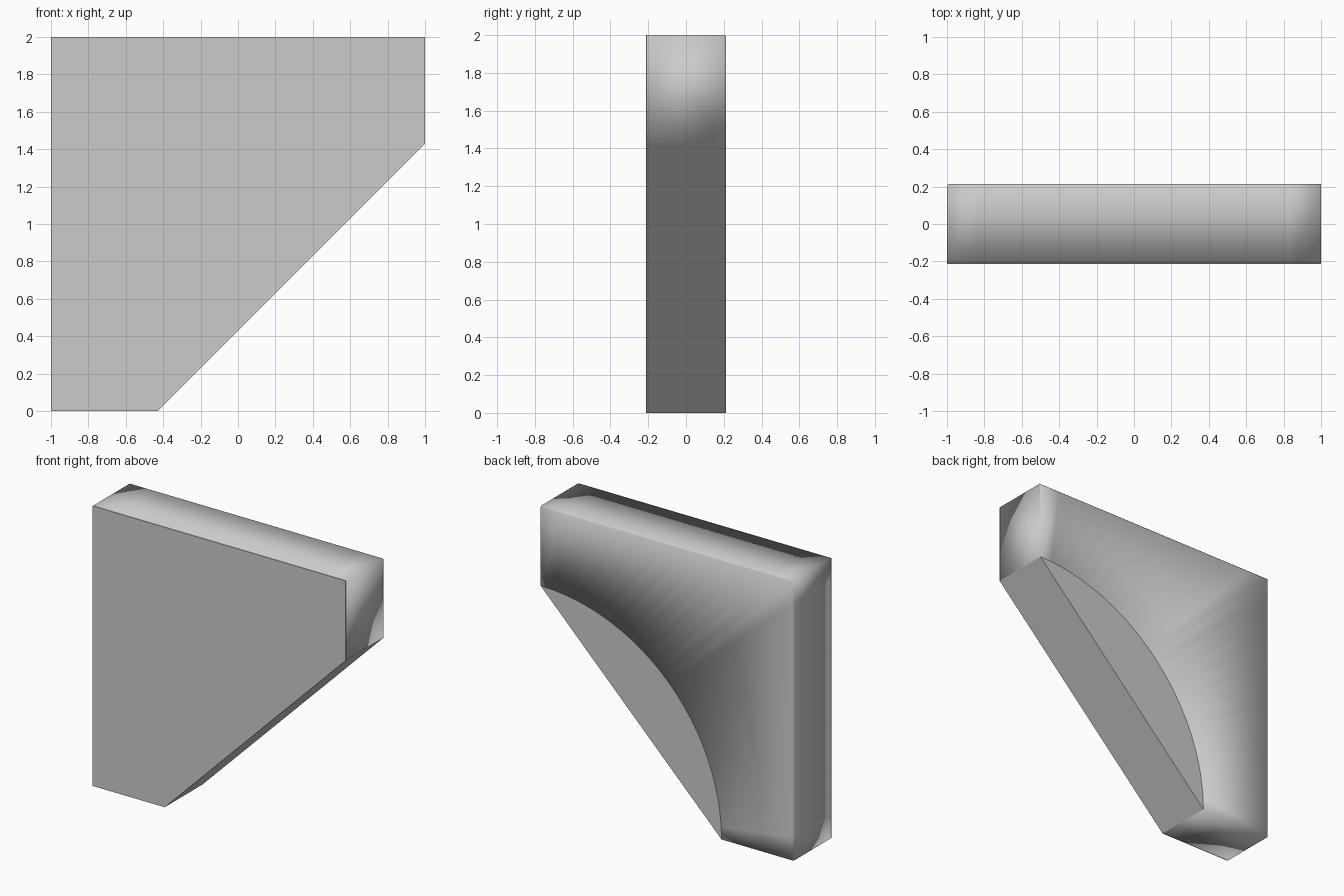
import bpy, bmesh, math

if "Cube" in bpy.data.objects:
    bpy.data.objects.remove(bpy.data.objects["Cube"])

N = 24          # arc segments (even, so the outer corner gets a point)
R = 1.43        # arch radius, centred on the lower right corner
Y = 0.213       # half thickness
C = 0.008       # tiny chamfer on the back rim

arc = [(1 - R * math.cos(math.pi / 2 * i / N), R * math.sin(math.pi / 2 * i / N))
       for i in range(N + 1)]
outer = [(-1, 4 * i / N) if i <= N // 2 else (-1 + 4 * (i - N // 2) / N, 2)
         for i in range(N + 1)]


def finish(name, bm, smooth=False):
    bmesh.ops.recalc_face_normals(bm, faces=bm.faces)
    me = bpy.data.meshes.new(name)
    bm.to_mesh(me)
    bm.free()
    for p in me.polygons:
        p.use_smooth = smooth
    ob = bpy.data.objects.new(name, me)
    bpy.context.collection.objects.link(ob)
    return ob


def prism(name, pts, y0, y1):
    bm = bmesh.new()
    a = [bm.verts.new((x, y0, z)) for x, z in pts]
    b = [bm.verts.new((x, y1, z)) for x, z in pts]
    bm.faces.new(a)
    bm.faces.new(b)
    for i in range(len(pts)):
        j = (i + 1) % len(pts)
        bm.faces.new((a[i], a[j], b[j], b[i]))
    return finish(name, bm)


# arch: smooth-shaded quarter-arch block with a chamfered outer rim
bm = bmesh.new()
inset = [(max(x, -1 + C), min(z, 2 - C)) for x, z in outer]
rings = [[bm.verts.new((x, y, z)) for x, z in pts] for pts, y in (
    (arc, -Y + 0.004), (outer, -Y + 0.004), (outer, Y - C), (inset, Y), (arc, Y))]
for k in range(5):
    p, q = rings[k], rings[(k + 1) % 5]
    for i in range(N):
        bm.faces.new((p[i], p[i + 1], q[i + 1], q[i]))
for i in (0, N):
    bm.faces.new([r[i] for r in rings])
finish("arch", bm, True)

# infill: flat plate closing the arch down to the diagonal
prism("arch_infill", arc, -Y + 0.004, Y)

# front panel: flat five-sided face
prism("front_panel", [(-1, 0), (1 - R, 0), (1, R), (1, 2), (-1, 2)], -Y, -Y + 0.004)
